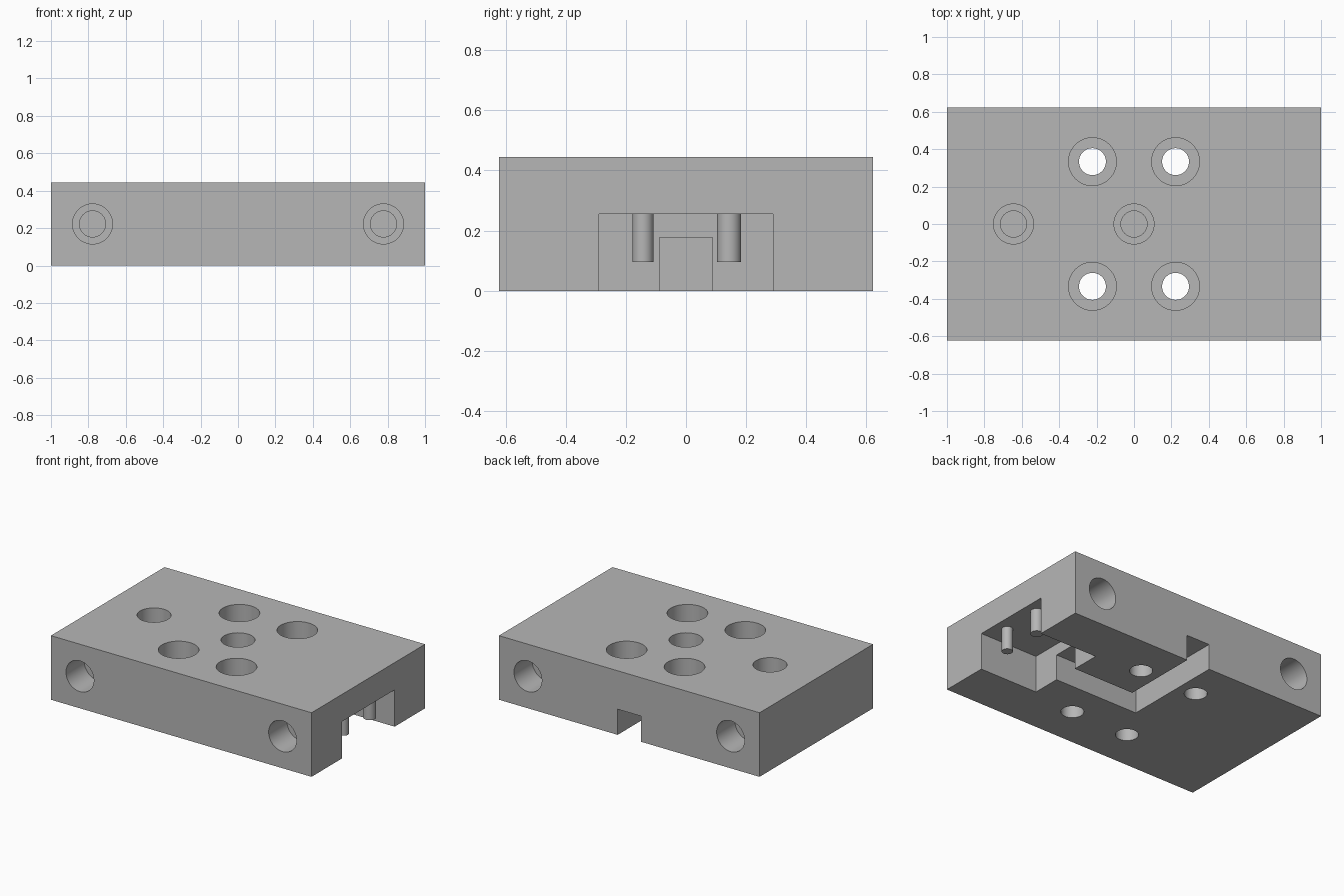
import bpy, bmesh
from math import radians
from mathutils import Matrix, Vector

if "Cube" in bpy.data.objects:
    bpy.data.objects.remove(bpy.data.objects["Cube"])

U = 2 / 45                      # one design unit
L, W, H = 45 * U, 28 * U, 10 * U

grey = bpy.data.materials.new("plain grey")
grey.use_nodes = True
grey.diffuse_color = (0.47, 0.47, 0.47, 1)
grey.node_tree.nodes["Principled BSDF"].inputs["Base Color"].default_value = grey.diffuse_color


def make_object(name, bm):
    bmesh.ops.recalc_face_normals(bm, faces=bm.faces)
    mesh = bpy.data.meshes.new(name)
    bm.to_mesh(mesh)
    bm.free()
    mesh.materials.append(grey)
    obj = bpy.data.objects.new(name, mesh)
    bpy.context.collection.objects.link(obj)
    return obj


def prism(name, outline, z0, z1):
    bm = bmesh.new()
    face = bm.faces.new([bm.verts.new((x, y, z0)) for x, y in outline])
    top = bmesh.ops.extrude_face_region(bm, geom=[face])["geom"]
    verts = [v for v in top if isinstance(v, bmesh.types.BMVert)]
    bmesh.ops.translate(bm, verts=verts, vec=(0, 0, z1 - z0))
    return make_object(name, bm)


def rect(x0, x1, y0, y1):
    return [(x0, y0), (x1, y0), (x1, y1), (x0, y1)]


def rod(name, start, direction, radius, length):
    """Cylinder running from start along direction."""
    d = Vector(direction).normalized()
    turn = d.to_track_quat('Z', 'Y').to_matrix().to_4x4()
    place = Matrix.Translation(Vector(start) + d * length / 2) @ turn
    bm = bmesh.new()
    bmesh.ops.create_cone(bm, cap_ends=True, segments=48, radius1=radius,
                          radius2=radius, depth=length, matrix=place)
    return make_object(name, bm)


def select_only(obj):
    bpy.ops.object.select_all(action='DESELECT')
    obj.select_set(True)
    bpy.context.view_layer.objects.active = obj


def cut(body, cutter):
    select_only(body)
    mod = body.modifiers.new("cut", 'BOOLEAN')
    mod.operation, mod.solver, mod.object = 'DIFFERENCE', 'EXACT', cutter
    bpy.ops.object.modifier_apply(modifier=mod.name)
    bpy.data.objects.remove(cutter)


def stepped_hole(body, start, direction, r_wide, d_wide, r_narrow, d_narrow):
    """Wide bore followed by a narrower bore on the same axis."""
    d = Vector(direction)
    outside = Vector(start) - d * 0.05
    for r, depth in ((r_wide, d_wide), (r_narrow, d_narrow)):
        cut(body, rod("hole_cutter", outside, d, r, depth + 0.05))


# Main block
block = prism("mounting_block", rect(-L / 2, L / 2, -W / 2, W / 2), 0, H)

# Wide pocket under the +x end
pocket_x = L / 2 - 10 * U
pocket_top = 5.75 * U
cut(block, prism("pocket_cutter", rect(pocket_x, 1.1, -6.5 * U, 6.5 * U), -0.1, pocket_top))

# L-shaped channel from the pocket out through the back
c = 2 * U
channel = [(-c, -c), (pocket_x + 0.1, -c), (pocket_x + 0.1, c), (c, c), (c, 0.8), (-c, 0.8)]
cut(block, prism("channel_cutter", channel, -0.1, 4 * U))

# Four counterbored through holes
for sx in (-1, 1):
    for sy in (-1, 1):
        stepped_hole(block, (sx * 5 * U, sy * 7.5 * U, H), (0, 0, -1),
                     0.128, 0.15, 0.072, H + 0.1)

# Blind stepped holes in the top
for x in (-14.5 * U, 0):
    stepped_hole(block, (x, 0, H), (0, 0, -1), 0.107, 0.2, 0.07, 0.245)

# Blind stepped holes in the front and back
for sx in (-1, 1):
    for sy in (-1, 1):
        stepped_hole(block, (sx * 17.5 * U, sy * W / 2, H / 2), (0, -sy, 0),
                     0.107, 0.2, 0.07, 0.3)

# Two pins hanging from the pocket ceiling
pins = [rod("right_pin", (0.911, -0.143, 0.095), (0, 0, 1), 0.035, pocket_top - 0.09),
        rod("left_pin", (0.911, 0.143, 0.095), (0, 0, 1), 0.04, pocket_top - 0.09)]

for obj in [block] + pins:
    select_only(obj)
    bpy.ops.object.shade_smooth_by_angle(angle=radians(30))
